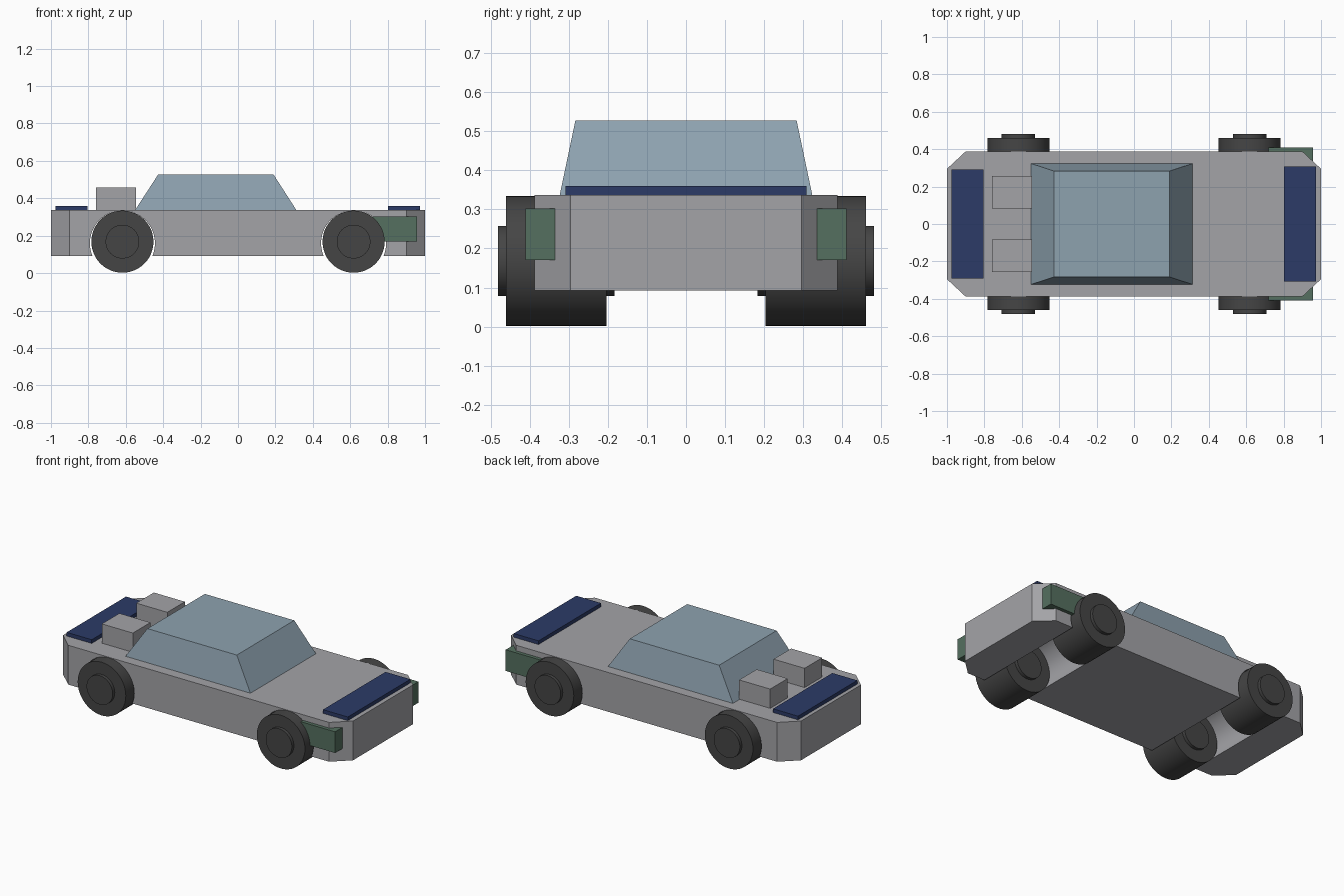
import bpy, bmesh, math

if "Cube" in bpy.data.objects:
    bpy.data.objects.remove(bpy.data.objects["Cube"], do_unlink=True)


def material(name, rgb):
    m = bpy.data.materials.new(name)
    m.use_nodes = True
    m.diffuse_color = (*rgb, 1)
    m.node_tree.nodes["Principled BSDF"].inputs["Base Color"].default_value = (*rgb, 1)
    return m


grey = material("body grey", (0.37, 0.37, 0.39))
glass = material("cabin blue grey", (0.27, 0.36, 0.43))
navy = material("navy", (0.025, 0.043, 0.135))
green = material("dark green", (0.09, 0.16, 0.115))
rubber = material("tyre black", (0.06, 0.06, 0.06))


def finish(name, bm, mat):
    bmesh.ops.recalc_face_normals(bm, faces=bm.faces)
    me = bpy.data.meshes.new(name)
    bm.to_mesh(me)
    bm.free()
    me.materials.append(mat)
    ob = bpy.data.objects.new(name, me)
    bpy.context.collection.objects.link(ob)
    return ob


def loft(name, bottom, top, z0, z1, mat):
    """Solid between two matching outlines at heights z0 and z1."""
    bm = bmesh.new()
    low = [bm.verts.new((x, y, z0)) for x, y in bottom]
    high = [bm.verts.new((x, y, z1)) for x, y in top]
    bm.faces.new(low)
    bm.faces.new(high)
    n = len(low)
    for i in range(n):
        j = (i + 1) % n
        bm.faces.new((low[i], low[j], high[j], high[i]))
    return finish(name, bm, mat)


def rect(x0, x1, y0, y1):
    return [(x0, y0), (x1, y0), (x1, y1), (x0, y1)]


def box(name, x0, x1, y0, y1, z0, z1, mat):
    return loft(name, rect(x0, x1, y0, y1), rect(x0, x1, y0, y1), z0, z1, mat)


def cylinder(name, radius, width, location, mat):
    bpy.ops.mesh.primitive_cylinder_add(vertices=48, radius=radius, depth=width,
                                        location=location, rotation=(math.pi / 2, 0, 0))
    ob = bpy.context.object
    ob.name = name
    ob.data.materials.append(mat)
    return ob


def smooth(ob):
    bpy.ops.object.select_all(action="DESELECT")
    ob.select_set(True)
    bpy.context.view_layer.objects.active = ob
    bpy.ops.object.shade_smooth_by_angle(angle=math.radians(30))


# Body slab with clipped corners
outline = [(-1, -0.295), (-0.9, -0.388), (0.9, -0.388), (1, -0.295),
           (1, 0.295), (0.9, 0.388), (-0.9, 0.388), (-1, 0.295)]
body = loft("body", outline, outline, 0.092, 0.337, grey)

# Wheel arches cut across the full width
for x in (-0.618, 0.618):
    cutter = cylinder("arch_cutter", 0.174, 1.2, (x, 0, 0.16), grey)
    cutter.hide_render = True
    mod = body.modifiers.new("arch", "BOOLEAN")
    mod.operation = "DIFFERENCE"
    mod.solver = "EXACT"
    mod.object = cutter
    bpy.context.view_layer.objects.active = body
    bpy.ops.object.modifier_apply(modifier=mod.name)
    bpy.data.objects.remove(cutter, do_unlink=True)
smooth(body)

# Cabin
loft("cabin", rect(-0.55, 0.312, -0.323, 0.323), rect(-0.427, 0.19, -0.283, 0.283),
     0.337, 0.527, glass)

# Flat panels at both ends
box("front_panel", -0.977, -0.805, -0.292, 0.292, 0.335, 0.36, navy)
box("rear_panel", 0.802, 0.973, -0.308, 0.308, 0.335, 0.36, navy)

# Mirrored parts: engine blocks, side lamps, wheels
for side, s in (("left", 1), ("right", -1)):
    y = sorted((s * 0.083, s * 0.256))
    box(side + "_engine_block", -0.76, -0.546, *y, 0.33, 0.457, grey)
    y = sorted((s * 0.33, s * 0.41))
    box(side + "_side_lamp", 0.72, 0.957, *y, 0.17, 0.302, green)
    for end, x in (("front", -0.618), ("rear", 0.618)):
        smooth(cylinder(f"{end}_{side}_tyre", 0.166, 0.256, (x, s * 0.332, 0.168), rubber))
        smooth(cylinder(f"{end}_{side}_hub", 0.09, 0.297, (x, s * 0.332, 0.168), rubber))
